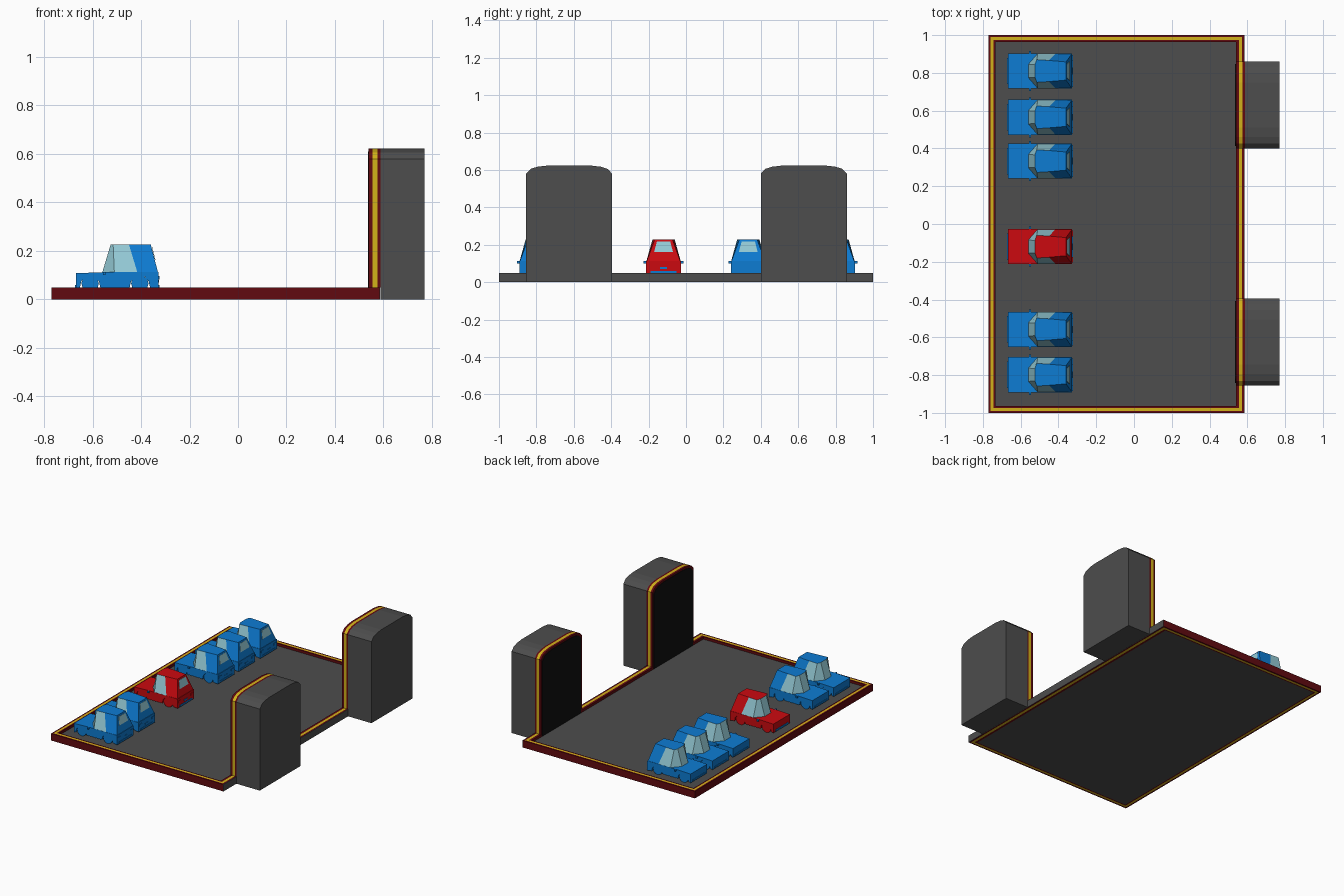
import bpy, bmesh, math

if "Cube" in bpy.data.objects:
    bpy.data.objects.remove(bpy.data.objects["Cube"])


def material(name, rgb):
    m = bpy.data.materials.new(name)
    m.diffuse_color = (*rgb, 1)
    m.use_nodes = True
    m.node_tree.nodes["Principled BSDF"].inputs["Base Color"].default_value = m.diffuse_color
    return m


ASPHALT = material("asphalt", (0.075, 0.075, 0.075))
BLACK = material("black", (0.005, 0.005, 0.005))
MAROON = material("maroon", (0.12, 0.003, 0.005))
YELLOW = material("yellow", (0.65, 0.45, 0.01))
BLUE = material("blue", (0.004, 0.2, 0.65))
RED = material("red", (0.6, 0.003, 0.005))
GLASS = material("glass", (0.3, 0.6, 0.68))


def make(name, bm, *mats):
    bmesh.ops.recalc_face_normals(bm, faces=bm.faces)
    me = bpy.data.meshes.new(name)
    bm.to_mesh(me)
    bm.free()
    for m in mats:
        me.materials.append(m)
    ob = bpy.data.objects.new(name, me)
    bpy.context.collection.objects.link(ob)
    return ob


def prism(name, points, offset, mat):
    """Extrude a closed 3D outline along an offset."""
    bm = bmesh.new()
    f = bm.faces.new([bm.verts.new(p) for p in points])
    r = bmesh.ops.extrude_face_region(bm, geom=[f])
    bmesh.ops.translate(bm, vec=offset, verts=[v for v in r["geom"] if isinstance(v, bmesh.types.BMVert)])
    if f not in list(bm.faces):
        bm.faces.new([v for v in f.verts])
    bmesh.ops.triangulate(bm, faces=[g for g in bm.faces if len(g.verts) > 12])
    return make(name, bm, mat)


def box(name, x, y, z, mat):
    pts = [(x[0], y[0], z[0]), (x[1], y[0], z[0]), (x[1], y[1], z[0]), (x[0], y[1], z[0])]
    return prism(name, pts, (0, 0, z[1] - z[0]), mat)


def frame(name, a, b, ra, rb, mat):
    """Rectangular kerb ring between two insets (the right side has its own)."""
    bm = bmesh.new()
    rings = []
    for i, r, in ((a, ra), (b, rb)):
        for z in (0, 0.05):
            rings.append([bm.verts.new(p) for p in ((-.77 + i, -1 + i, z), (.583 - r, -1 + i, z),
                                                    (.583 - r, 1 - i, z), (-.77 + i, 1 - i, z))])
    o0, o1, i0, i1 = rings
    for p, q in ((o0, o1), (o1, i1), (i1, i0), (i0, o0)):
        for k in range(4):
            n = (k + 1) % 4
            bm.faces.new((p[k], p[n], q[n], q[k]))
    return make(name, bm, mat)


# sunken floor, striped kerb and plain right edge
box("floor", (-.735, .54), (-.965, .965), (0, .032), ASPHALT)
frame("kerb_outer", 0, .011, 0, .01, MAROON)
frame("kerb_stripe", .011, .026, .01, .028, YELLOW)
frame("kerb_inner", .026, .036, .028, .044, MAROON)
box("right_edge", (.583, .586), (-1, 1), (0, .05), ASPHALT)


# gate towers with striped portal frames
def tower_profile(x, yc, z0, s=0.0):
    half = [(.23 - s, z0), (.23 - s, .58 - s), (.205 - s, .606 - s), (.17 - s, .617 - s), (.12 - s, .623 - s)]
    return [(x, yc + y, z) for y, z in half] + [(x, yc - y, z) for y, z in reversed(half)]


for yc, side in ((.63, "back"), (-.625, "front")):
    for part, x0, x1, z0, s, mat in (("portal", .536, .54, .034, .012, BLACK),
                                     ("frame_inner", .539, .555, .034, 0, MAROON),
                                     ("frame_stripe", .555, .575, .05, 0, YELLOW),
                                     ("frame_outer", .575, .587, .05, 0, MAROON),
                                     ("tower", .587, .77, 0, 0, ASPHALT)):
        prism(f"{side}_{part}", tower_profile(x0, yc, z0, s), (x1 - x0, 0, 0), mat)


# cars: arched lower body, glazed cabin, wheels, mirrors, bumpers
def arch(cx):
    return [(cx + .042 * math.cos(math.pi * k / 6), .05 + .05 * math.sin(math.pi * k / 6)) for k in range(7)]


def car(tag, yc, paint):
    outline = [(-.668, .045), (-.668, .108), (-.56, .112), (-.327, .112), (-.327, .045)]
    outline += [(p[0], p[1]) for p in arch(-.405)] + [(p[0], p[1]) for p in arch(-.61)]
    prism(f"{tag}_body", [(x, yc - .093, z) for x, z in outline], (0, .186, 0), paint)

    base = [(-.56, .035), (-.51, .092), (-.415, .092), (-.33, .09)]
    roof = [(-.525, .033), (-.515, .06), (-.45, .056), (-.36, .048)]
    bm = bmesh.new()

    def ring(half, z):
        pts = half + [(x, -y) for x, y in reversed(half)]
        return [bm.verts.new((x, yc + y, z)) for x, y in pts]
    lo, hi = ring(base, .111), ring(roof, .227)
    for k in range(8):
        n = (k + 1) % 8
        f = bm.faces.new((lo[k], lo[n], hi[n], hi[k]))
        f.material_index = 0 if k in (2, 3, 4) else 1
    bm.faces.new(hi)
    make(f"{tag}_cabin", bm, paint, GLASS)

    prism(f"{tag}_rear_window", [(-.342, yc - .05, .162), (-.342, yc + .05, .162),
                                 (-.356, yc + .036, .216), (-.356, yc - .036, .216)], (.002, 0, .0005), GLASS)
    for s, sn in ((1, "left"), (-1, "right")):
        for cx, wn in ((-.61, "front"), (-.405, "rear")):
            wheel = [(cx + .036 * math.cos(math.pi * k / 6), yc + s * .06,
                      .066 + .034 * math.sin(math.pi * k / 6)) for k in range(12)]
            prism(f"{tag}_{wn}_wheel_{sn}", wheel, (0, s * .028, 0), paint)
        y = sorted((yc + s * .09, yc + s * .106))
        box(f"{tag}_mirror_{sn}", (-.556, -.546), y, (.1, .112), BLUE)
        y = sorted((yc + s * .055, yc + s * .085))
        box(f"{tag}_tail_lamp_{sn}", (-.328, -.324), y, (.082, .096), paint)
    for x, n in ((-.672, "front"), (-.328, "rear")):
        box(f"{tag}_{n}_bumper", (x, x + .004), (yc - .07, yc + .07), (.048, .06), BLUE)
    box(f"{tag}_rear_plate", (-.328, -.325), (yc - .018, yc + .018), (.07, .08), BLUE)


for i, y in enumerate((.81, .565, .333, -.558, -.798)):
    car(f"blue_car_{i + 1}", y, BLUE)
car("red_car", -.12, RED)
